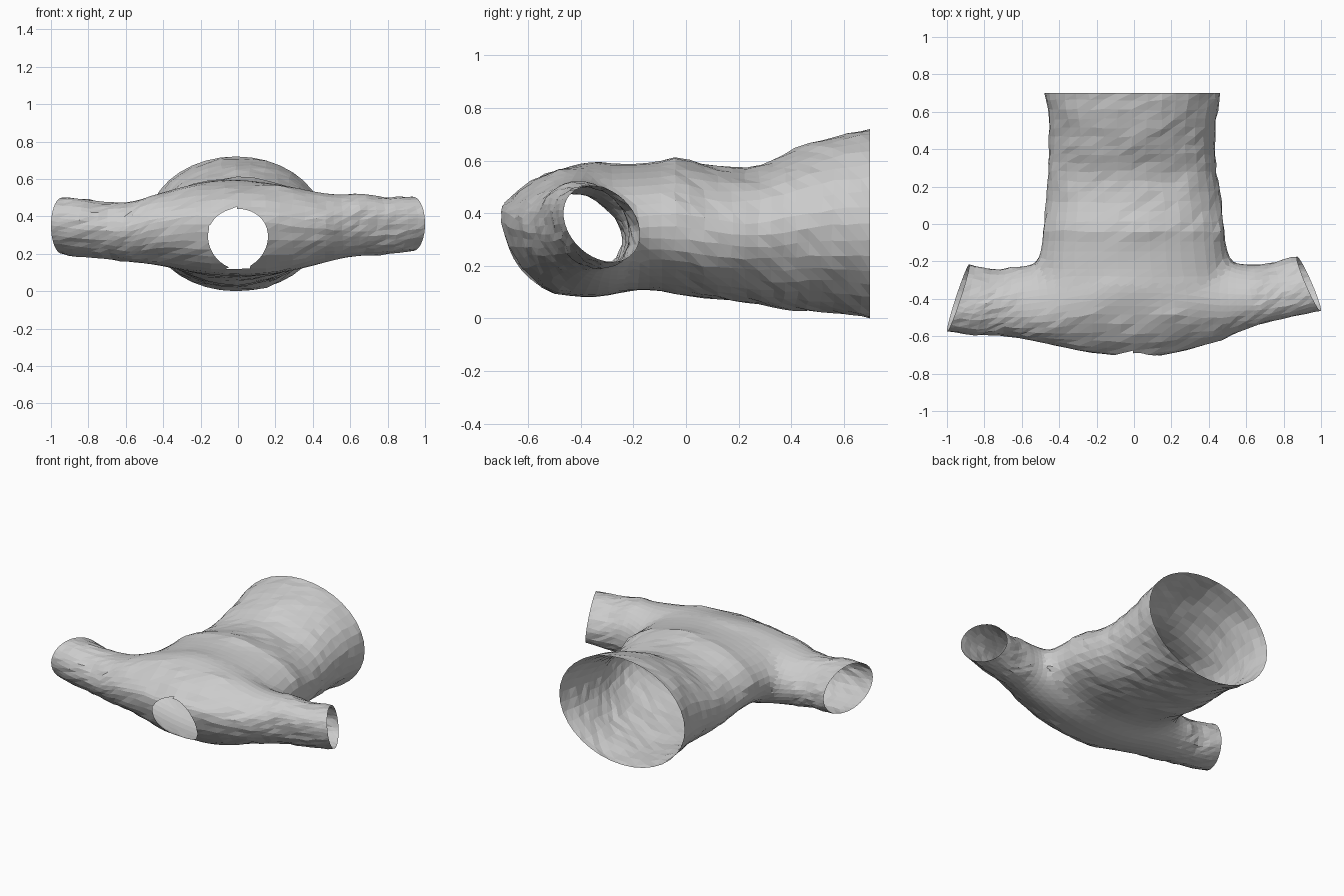
import bpy, bmesh, math, random
from mathutils import Vector, noise

if "Cube" in bpy.data.objects:
    bpy.data.objects.remove(bpy.data.objects["Cube"])

random.seed(4)
SEG = 36


def catmull(rows, steps):
    """Smoothly fill in extra rows between the given stations."""
    out = []
    for i in range(len(rows) - 1):
        p0, p1 = rows[max(i - 1, 0)], rows[i]
        p2, p3 = rows[i + 1], rows[min(i + 2, len(rows) - 1)]
        for s in range(steps):
            t = s / steps
            out.append([0.5 * (2 * b + (c - a) * t + (2 * a - 5 * b + 4 * c - d) * t * t
                               + (3 * b - a - 3 * c + d) * t ** 3)
                        for a, b, c, d in zip(p0, p1, p2, p3)])
    return out + [list(rows[-1])]


def loft(name, rings):
    """Closed tube through rings of (centre, half axis u, half axis v, pinch)."""
    bm = bmesh.new()
    loops = []
    for i, (c, u, v, pinch) in enumerate(rings):
        loop = []
        for k in range(SEG):
            a = 2 * math.pi * k / SEG
            ca, sa = math.cos(a), math.sin(a)
            if ca > 0 and sa > 0:
                # flatten the slope from the back of the neck to the shoulders
                ca, sa = ca ** (1 + 0.55 * pinch), sa ** (1 + 0.55 * pinch)
            p = c + u * ca + v * sa
            if 0 < i < len(rings) - 1:
                # cloth wrinkles
                p += noise.noise_vector(p * 6) * 0.010
                p += Vector([random.uniform(-1, 1) for _ in range(3)]) * 0.004
            loop.append(bm.verts.new(p))
        loops.append(loop)
    for a, b in zip(loops, loops[1:]):
        for k in range(SEG):
            j = (k + 1) % SEG
            bm.faces.new((a[k], a[j], b[j]))
            bm.faces.new((a[k], b[j], b[k]))
    bm.faces.new(loops[0])
    bm.faces.new(loops[-1])
    bmesh.ops.recalc_face_normals(bm, faces=bm.faces)
    me = bpy.data.meshes.new(name)
    bm.to_mesh(me)
    bm.free()
    ob = bpy.data.objects.new(name, me)
    bpy.context.collection.objects.link(ob)
    return ob


# Torso tube: y, half width, low z, high z, x centre
torso_rows = [
    (0.70, 0.47, 0.0, 0.72, -0.01), (0.56, 0.445, 0.02, 0.69, -0.01),
    (0.42, 0.44, 0.035, 0.64, -0.01), (0.28, 0.45, 0.05, 0.58, -0.01),
    (0.12, 0.465, 0.07, 0.575, 0.0), (-0.04, 0.49, 0.095, 0.605, 0.0),
    (-0.20, 0.52, 0.105, 0.59, 0.0), (-0.34, 0.50, 0.10, 0.59, 0.0),
    (-0.46, 0.36, 0.15, 0.50, 0.0)]
shirt = loft("shirt", [
    (Vector((x, y, (lo + hi) / 2)), Vector((w, 0, 0)), Vector((0, 0, (hi - lo) / 2)), 0)
    for y, w, lo, hi, x in catmull(torso_rows, 3)])

# Shoulders and sleeves: front x, front y, back x, back y, low z, high z, lean, pinch
yoke_rows = [
    (-1.0, -0.57, -0.88, -0.22, 0.20, 0.50, -0.04, 0),
    (-0.85, -0.585, -0.76, -0.25, 0.185, 0.485, -0.04, 0),
    (-0.70, -0.595, -0.65, -0.235, 0.17, 0.475, -0.03, 0),
    (-0.57, -0.615, -0.54, -0.21, 0.145, 0.485, -0.02, 0.1),
    (-0.43, -0.655, -0.41, -0.17, 0.135, 0.53, 0.0, 0.5),
    (-0.22, -0.685, -0.22, -0.13, 0.095, 0.585, 0.03, 0.9),
    (0.0, -0.71, 0.0, -0.10, 0.08, 0.60, 0.04, 1),
    (0.22, -0.685, 0.22, -0.13, 0.095, 0.585, 0.03, 0.9),
    (0.42, -0.64, 0.41, -0.17, 0.14, 0.53, 0.0, 0.5),
    (0.56, -0.575, 0.54, -0.21, 0.175, 0.515, -0.02, 0.1),
    (0.70, -0.53, 0.64, -0.22, 0.19, 0.515, -0.035, 0),
    (0.85, -0.495, 0.75, -0.21, 0.20, 0.505, -0.04, 0),
    (1.0, -0.46, 0.87, -0.18, 0.215, 0.505, -0.04, 0)]
yoke = loft("yoke_helper", [
    (Vector(((fx + bx) / 2, (fy + by) / 2, (lo + hi) / 2)),
     Vector(((fx - bx) / 2, (fy - by) / 2, 0.07 * pinch)),
     Vector((0, lean, (hi - lo) / 2)), max(pinch, 0))
    for fx, fy, bx, by, lo, hi, lean, pinch in catmull(yoke_rows, 3)])

# Neck cutter
NX, NZ, NR = 0.0, 0.28, 0.16
neck = loft("neck_helper", [
    (Vector((NX, y, NZ)), Vector((NR, 0, 0)), Vector((0, 0, NR)), 0) for y in (-1.0, -0.45)])

# Join the tubes and cut the neck
for helper, op in ((yoke, 'UNION'), (neck, 'DIFFERENCE')):
    m = shirt.modifiers.new(op.title(), 'BOOLEAN')
    m.object, m.operation, m.solver = helper, op, 'EXACT'
bpy.context.view_layer.update()
ev = shirt.evaluated_get(bpy.context.evaluated_depsgraph_get())
mesh = bpy.data.meshes.new_from_object(ev)
shirt.modifiers.clear()
shirt.data = mesh
for helper in (yoke, neck):
    bpy.data.objects.remove(helper)

# Open the hem, cuffs and neck to leave a thin cloth shell
bm = bmesh.new()
bm.from_mesh(mesh)


def is_cap(f):
    c = f.calc_center_median()
    in_neck = c.y < -0.4 and math.hypot(c.x - NX, c.z - NZ) < NR * 1.005
    hem = all(v.co.y > 0.695 for v in f.verts)
    return len(f.verts) > 20 or in_neck or hem


bmesh.ops.delete(bm, geom=[f for f in bm.faces if is_cap(f)], context='FACES')

# Soften the armpit and shoulder joins
near = [v for v in bm.verts if not v.is_boundary and -0.48 < v.co.y < -0.08
        and abs(v.co.x) < 0.62]
for _ in range(6):
    bmesh.ops.smooth_vert(bm, verts=near, factor=0.5,
                          use_axis_x=True, use_axis_y=True, use_axis_z=True)
# Slightly egg-shaped neck hole: fuller towards the top
for v in bm.verts:
    if v.is_boundary and v.co.y < -0.45 and abs(v.co.x) < 0.17:
        v.co.x *= 1 + 0.5 * (v.co.z - NZ)
for f in bm.faces:
    f.smooth = False
bm.to_mesh(mesh)
bm.free()
